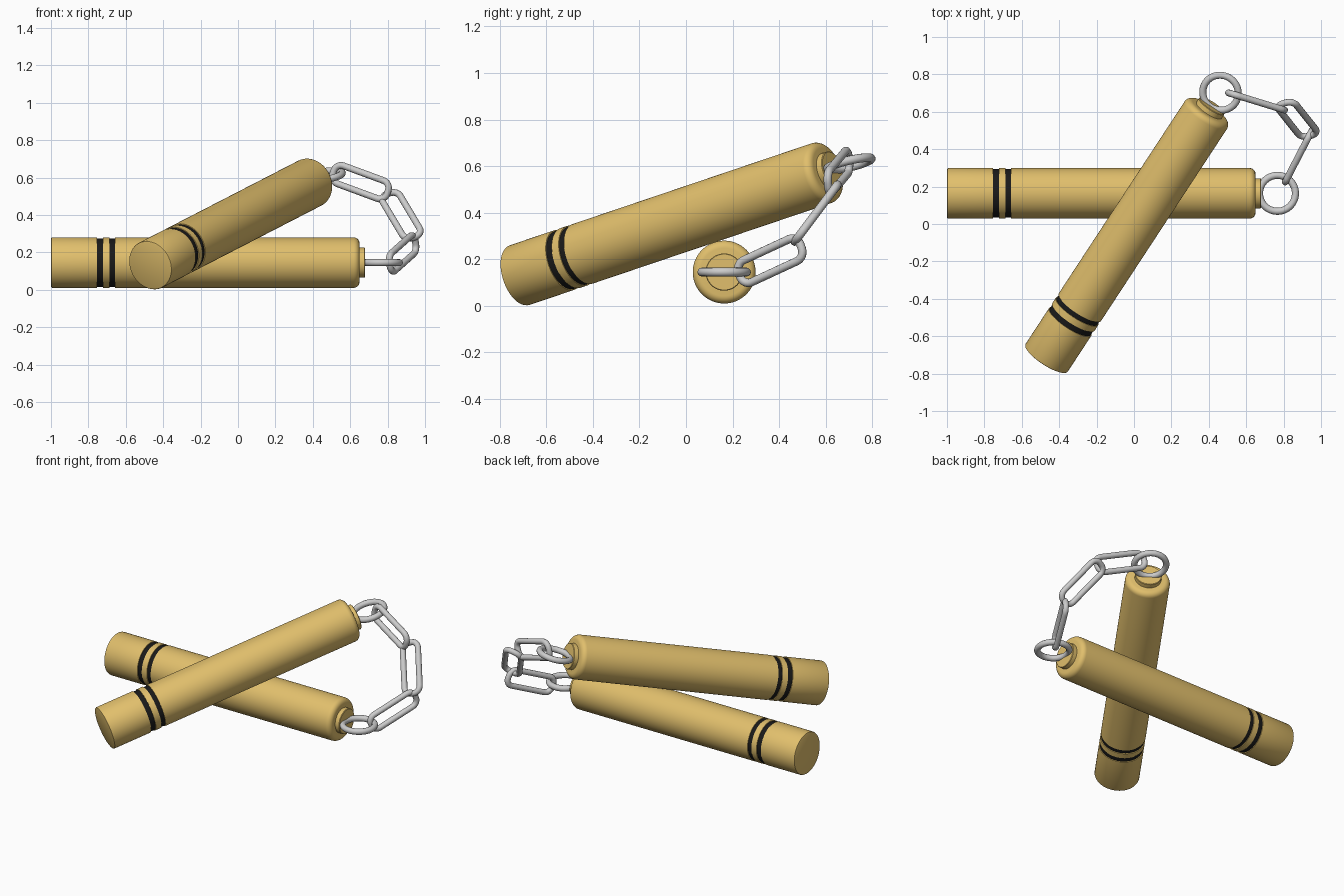
import bpy, bmesh, math
from mathutils import Vector, Matrix

if "Cube" in bpy.data.objects:
    bpy.data.objects.remove(bpy.data.objects["Cube"])


def material(name, rgb):
    m = bpy.data.materials.new(name)
    m.diffuse_color = (*rgb, 1)
    m.use_nodes = True
    m.node_tree.nodes["Principled BSDF"].inputs["Base Color"].default_value = m.diffuse_color
    return m


WOOD = material("wood", (0.75, 0.52, 0.15))
BLACK = material("black", (0.01, 0.01, 0.01))
R = 0.135          # stick radius
LENGTH = 1.65      # stick length
CHAIN = 0.018      # wire radius


def frame(origin, axis, normal):
    """Matrix with local x along axis and local z close to normal."""
    x = Vector(axis).normalized()
    n = Vector(normal)
    z = (n - x * n.dot(x)).normalized()
    y = z.cross(x)
    m = Matrix((x, y, z)).transposed().to_4x4()
    m.translation = Vector(origin)
    return m


def smooth(ob, angle):
    bpy.ops.object.select_all(action='DESELECT')
    ob.select_set(True)
    bpy.context.view_layer.objects.active = ob
    bpy.ops.object.shade_smooth_by_angle(angle=math.radians(angle))


def lathe(name, profile, matrix, mat, n=64):
    """Solid of revolution about local x from (x, radius) points."""
    bm = bmesh.new()
    loops = []
    for x, r in profile:
        loops.append([bm.verts.new((x, r * math.cos(2 * math.pi * i / n),
                                    r * math.sin(2 * math.pi * i / n))) for i in range(n)])
    for a, b in zip(loops, loops[1:]):
        for i in range(n):
            j = (i + 1) % n
            bm.faces.new((a[i], a[j], b[j], b[i]))
    bm.faces.new(loops[0])
    bm.faces.new(loops[-1])
    bmesh.ops.recalc_face_normals(bm, faces=bm.faces)
    me = bpy.data.meshes.new(name)
    bm.to_mesh(me)
    bm.free()
    ob = bpy.data.objects.new(name, me)
    bpy.context.collection.objects.link(ob)
    me.materials.append(mat)
    ob.matrix_world = matrix
    smooth(ob, 35)


def wire(name, points, radius, matrix):
    """Closed round wire through points in the local xy plane."""
    cu = bpy.data.curves.new(name, 'CURVE')
    cu.dimensions = '3D'
    cu.bevel_depth = radius
    cu.bevel_resolution = 4
    sp = cu.splines.new('POLY')
    sp.points.add(len(points) - 1)
    for p, (x, y) in zip(sp.points, points):
        p.co = (x, y, 0, 1)
    sp.use_cyclic_u = True
    ob = bpy.data.objects.new(name, cu)
    bpy.context.collection.objects.link(ob)
    ob.matrix_world = matrix
    bpy.ops.object.select_all(action='DESELECT')
    ob.select_set(True)
    bpy.context.view_layer.objects.active = ob
    bpy.ops.object.convert(target='MESH')
    smooth(bpy.context.object, 60)


def link_outline(hx=0.161, hy=0.051, r=0.042, steps=6):
    pts = []
    for q, (sx, sy) in enumerate(((1, 1), (-1, 1), (-1, -1), (1, -1))):
        for k in range(steps + 1):
            a = math.pi / 2 * (q + k / steps)
            pts.append((sx * (hx - r) + r * math.cos(a), sy * (hy - r) + r * math.sin(a)))
    return pts


def arc(cx, r, b, flip, steps=6):
    """Quarter-round profile edge at a stick end."""
    pts = []
    for k in range(steps + 1):
        a = math.pi / 2 * k / steps
        pts.append((cx + b * math.sin(a), r - b + b * math.cos(a)))
    return [(2 * cx - x, y) for x, y in reversed(pts)] if flip else pts


GROOVES = ((0.245, 0.277), (0.314, 0.342))
circle = [(0.096 * math.cos(2 * math.pi * i / 48), 0.096 * math.sin(2 * math.pi * i / 48))
          for i in range(48)]


def stick(prefix, origin, axis):
    m = frame(origin, axis, (0, 0, 1))
    # grooved wooden handle
    prof = arc(0.008, R, 0.008, True, 2)
    for a, b in GROOVES:
        prof += [(a, R), (a, R - 0.012), (b, R - 0.012), (b, R)]
    prof += arc(LENGTH - 0.032, R, 0.032, False)
    lathe(prefix + "_handle", prof, m, WOOD)
    # black inlaid bands
    for i, (a, b) in enumerate(GROOVES):
        lathe(f"{prefix}_band_{i + 1}", [(a, R - 0.005), (b, R - 0.005)], m, BLACK)
    # end cap and its ring
    lathe(prefix + "_cap", [(LENGTH - 0.02, 0.08), (LENGTH + 0.027, 0.08),
                            (LENGTH + 0.03, 0.077)], m, WOOD)
    wire(prefix + "_ring", circle, 0.019, m @ Matrix.Translation((LENGTH + 0.117, 0, 0)))


stick("lower_stick", (-1, 0.164, 0.145), (1, 0, 0))
stick("upper_stick", (-0.47, -0.72, 0.13), (0.528, 0.805, 0.272))

# chain links: centre, long axis, plane normal
LINKS = (
    ((0.655, 0.655, 0.575), (0.90, -0.277, -0.332), (0.294, 0.956, 0)),
    ((0.873, 0.559, 0.398), (0.43, -0.54, -0.72), (0, 0.8, -0.6)),
    ((0.880, 0.362, 0.194), (0.425, 0.821, 0.38), (0.888, -0.46, 0)),
)
for i, spec in enumerate(LINKS):
    wire(f"chain_link_{i + 1}", link_outline(), CHAIN, frame(*spec))
